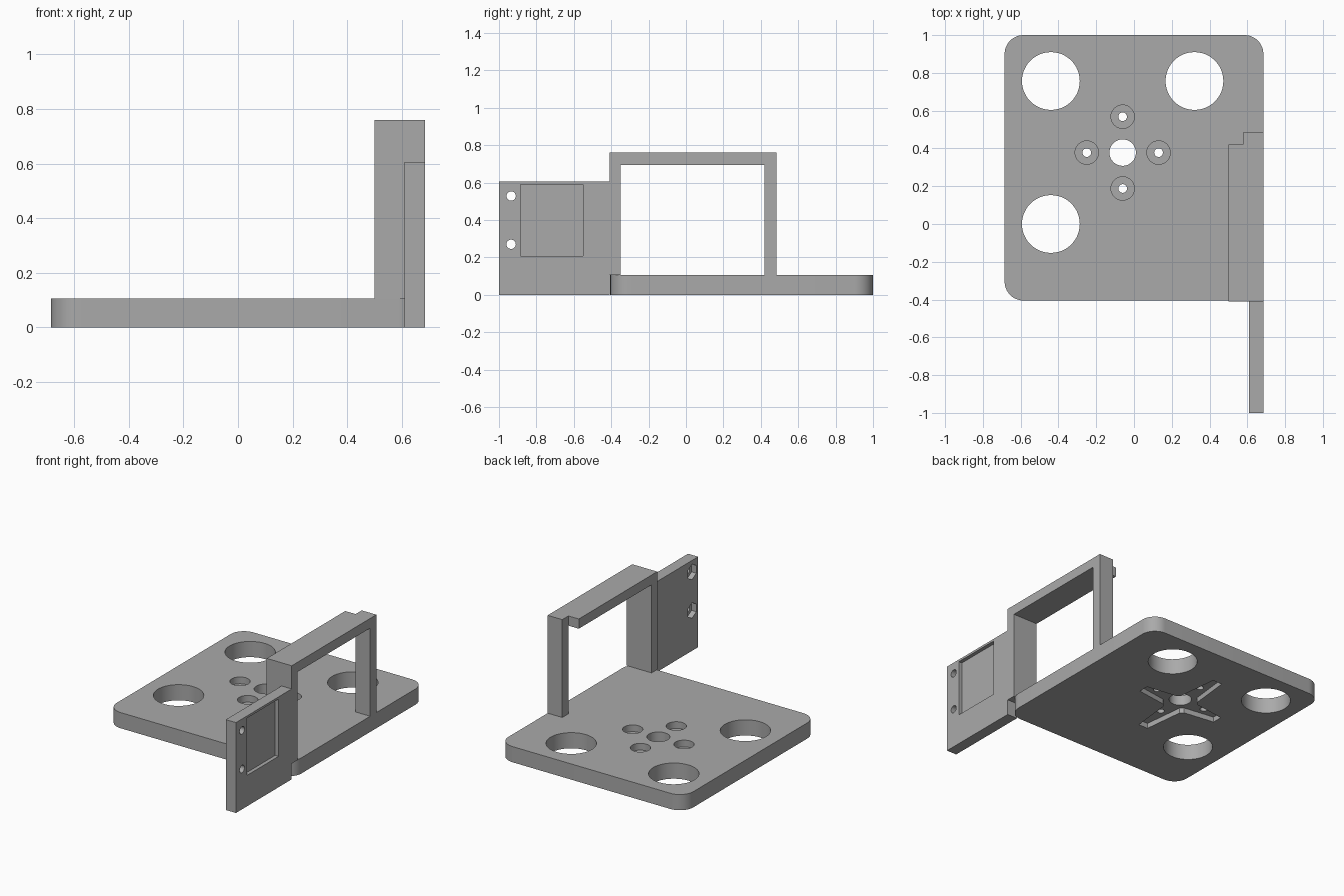
import bpy, bmesh, math

if "Cube" in bpy.data.objects:
    bpy.data.objects.remove(bpy.data.objects["Cube"])

grey = bpy.data.materials.new("mid grey")
grey.diffuse_color = (0.40, 0.40, 0.40, 1)
grey.use_nodes = True
grey.node_tree.nodes["Principled BSDF"].inputs["Base Color"].default_value = grey.diffuse_color


def prism(name, pts, lo, hi, axis="z"):
    """Extrude a 2D outline along z (pts are x, y) or along x (pts are y, z)."""
    bm = bmesh.new()
    place = (lambda u, v, w: (u, v, w)) if axis == "z" else (lambda u, v, w: (w, u, v))
    face = bm.faces.new([bm.verts.new(place(u, v, lo)) for u, v in pts])
    ext = bmesh.ops.extrude_face_region(bm, geom=[face])
    moved = [g for g in ext["geom"] if isinstance(g, bmesh.types.BMVert)]
    bmesh.ops.translate(bm, verts=moved, vec=place(0, 0, hi - lo))
    bmesh.ops.recalc_face_normals(bm, faces=bm.faces)
    mesh = bpy.data.meshes.new(name)
    bm.to_mesh(mesh)
    bm.free()
    mesh.materials.append(grey)
    obj = bpy.data.objects.new(name, mesh)
    bpy.context.collection.objects.link(obj)
    return obj


def rect(u0, u1, v0, v1):
    return [(u0, v0), (u1, v0), (u1, v1), (u0, v1)]


def circle(u, v, r, n=48, turn=0.0):
    return [(u + r * math.cos(turn + math.tau * i / n),
             v + r * math.sin(turn + math.tau * i / n)) for i in range(n)]


def rounded_rect(u0, u1, v0, v1, r, n=12):
    corners = [(u1 - r, v1 - r), (u0 + r, v1 - r), (u0 + r, v0 + r), (u1 - r, v0 + r)]
    return [(u + r * math.cos((k + i / n) * math.pi / 2), v + r * math.sin((k + i / n) * math.pi / 2))
            for k, (u, v) in enumerate(corners) for i in range(n + 1)]


def cut(obj, pts, lo, hi, axis="z"):
    cutter = prism("cutter", pts, lo, hi, axis)
    cutter.hide_render = True
    mod = obj.modifiers.new("cut", "BOOLEAN")
    mod.operation, mod.solver, mod.object = "DIFFERENCE", "EXACT", cutter
    bpy.context.view_layer.objects.active = obj
    bpy.ops.object.modifier_apply(modifier=mod.name)
    bpy.data.objects.remove(cutter)


def smooth(obj):
    bpy.ops.object.select_all(action="DESELECT")
    obj.select_set(True)
    bpy.context.view_layer.objects.active = obj
    bpy.ops.object.shade_smooth_by_angle(angle=math.radians(30))


# Base plate with rounded corners
W, T = 0.685, 0.105
plate = prism("base_plate", rounded_rect(-W, W, -0.405, 1.0, 0.1), 0, T)

# Three large openings and the centre bore
cx, cy = -0.06, 0.378
for x, y, r in [(-0.44, 0.757, 0.153), (0.32, 0.757, 0.153), (-0.44, 0.0, 0.153), (cx, cy, 0.07)]:
    cut(plate, circle(x, y, r), -0.1, 0.3)

# Cross-shaped recess underneath, with tapered arms
cross = []
for k, length in enumerate([0.30, 0.36, 0.30, 0.36]):
    c, s = round(math.cos(k * math.pi / 2)), round(math.sin(k * math.pi / 2))
    for u, v in [(0.085, -0.065), (length, -0.035), (length, 0.035), (0.085, 0.065)]:
        cross.append((cx + u * c - v * s, cy + u * s + v * c))
cut(plate, cross, -0.1, 0.035)

# Four counterbored screw holes
for dx, dy in [(0.19, 0), (-0.19, 0), (0, 0.19), (0, -0.19)]:
    cut(plate, circle(cx + dx, cy + dy, 0.062, 32), 0.06, 0.3)
    cut(plate, circle(cx + dx, cy + dy, 0.023, 24), -0.1, 0.3)
smooth(plate)

# Upright frame: two posts and a top beam, with a slimmer rear post
frame = prism("upright_frame", [(-0.41, T), (-0.35, T), (-0.35, 0.695), (0.42, 0.695), (0.42, T),
                                (0.485, T), (0.485, 0.76), (-0.41, 0.76)], 0.5, W, "x")
cut(frame, rect(0.42, 0.6, 0, 0.9), 0.4, 0.577, "x")

# Side panel with a shallow rectangular pocket
panel = prism("side_panel", rect(-1.0, -0.41, 0, 0.605), 0.61, W, "x")
cut(panel, rect(-0.885, -0.55, 0.207, 0.59), W - 0.025, 0.8, "x")

# Screw holes with hexagonal nut pockets on the inner side
for z in (0.27, 0.528):
    cut(panel, circle(-0.935, z, 0.025, 24), 0.5, 0.8, "x")
    cut(panel, circle(-0.935, z, 0.052, 6, math.pi / 6), 0.5, 0.645, "x")
smooth(panel)
